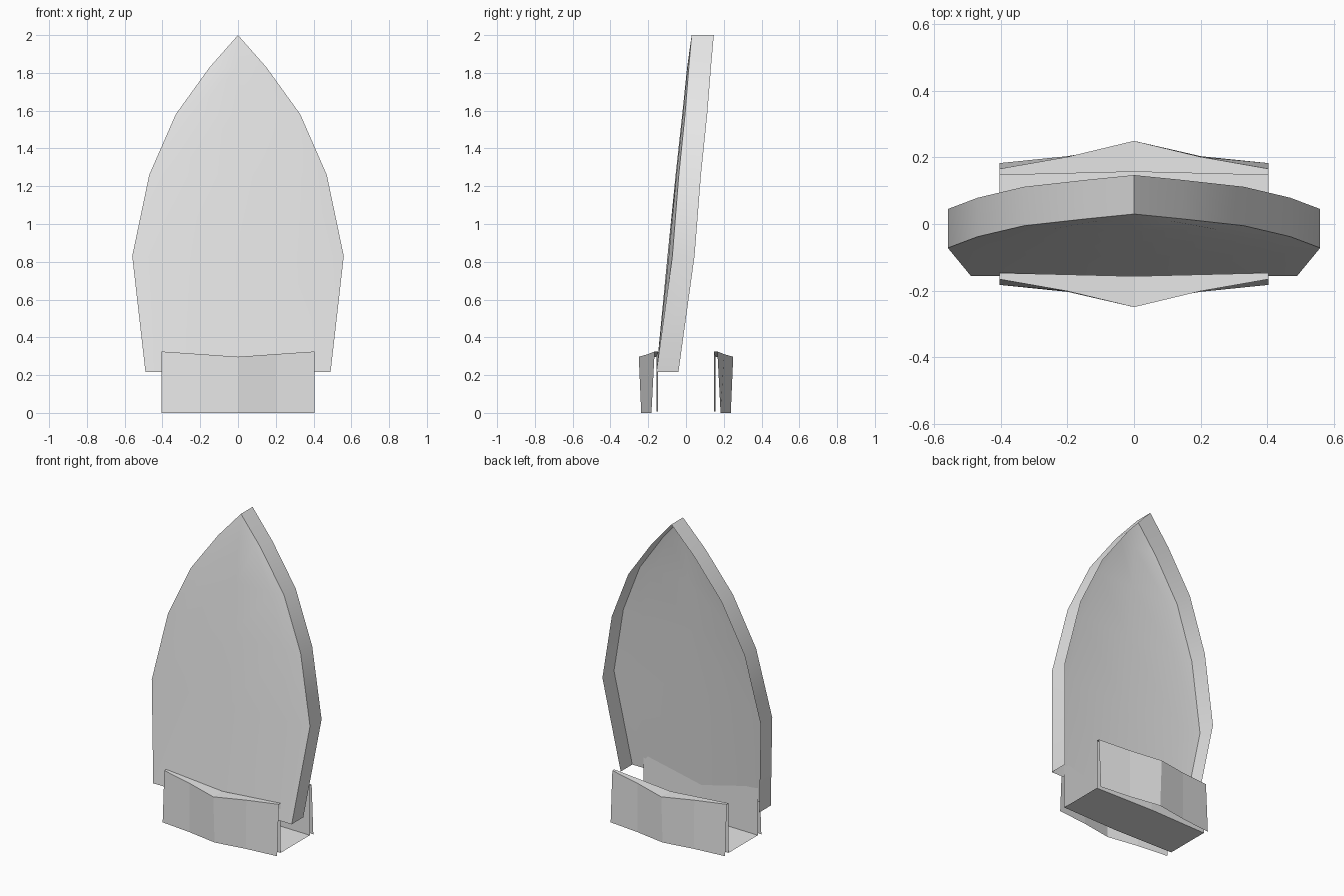
import bpy, bmesh, math

cube = bpy.data.objects.get("Cube")
if cube:
    bpy.data.objects.remove(cube, do_unlink=True)

grey = bpy.data.materials.new("plain_grey")
grey.use_nodes = True
grey.diffuse_color = (0.8, 0.8, 0.8, 1)
grey.node_tree.nodes["Principled BSDF"].inputs["Base Color"].default_value = (0.8, 0.8, 0.8, 1)


def sheet(name, rows, smooth=False):
    """Open surface skinned across rows of points."""
    bm = bmesh.new()
    grid = [[bm.verts.new(p) for p in row] for row in rows]
    for a, b in zip(grid, grid[1:]):
        for i in range(len(a) - 1):
            bm.faces.new((a[i], a[i + 1], b[i + 1], b[i]))
    bmesh.ops.remove_doubles(bm, verts=bm.verts, dist=0.0005)
    mesh = bpy.data.meshes.new(name)
    bm.to_mesh(mesh)
    bm.free()
    mesh.materials.append(grey)
    obj = bpy.data.objects.new(name, mesh)
    bpy.context.collection.objects.link(obj)
    if smooth:
        bpy.ops.object.select_all(action='DESELECT')
        obj.select_set(True)
        bpy.context.view_layer.objects.active = obj
        bpy.ops.object.shade_smooth_by_angle(angle=math.radians(30))
    return obj


# Leaning pointed panel: height, half width, edge y, middle y
PROFILE = [
    (0.217, 0.49, -0.157, -0.157),
    (0.83, 0.56, -0.072, -0.098),
    (1.26, 0.47, -0.038, -0.055),
    (1.58, 0.33, -0.005, -0.020),
    (1.83, 0.15, 0.015, 0.006),
    (2.00, 0.00, 0.030, 0.030),
]
DEPTH = 0.117

# Face and swept-back rim, open at the back and the bottom
panel_rows = []
for z, w, edge, mid in PROFILE:
    inner = mid + 0.25 * (edge - mid)
    panel_rows.append([
        (-w, edge + DEPTH, z), (-w, edge, z), (-0.75 * w, inner, z), (0, mid, z),
        (0.75 * w, inner, z), (w, edge, z), (w, edge + DEPTH, z)])
sheet("pointed_panel", panel_rows, smooth=True)

# Skirt stations: x, outer top y, outer bottom y, inner y, top z
HALF = [(0.0, 0.25, 0.237, 0.157, 0.297),
        (0.2, 0.202, 0.204, 0.152, 0.311),
        (0.405, 0.166, 0.183, 0.147, 0.325)]
STATIONS = [(-x, *rest) for x, *rest in HALF[:0:-1]] + HALF

# Folded skirt at front and back: outer face, top strip, inner plate
for name, s in (("front_skirt", -1), ("back_skirt", 1)):
    lines = [[(-s * x, s * bottom, 0.0) for x, top, bottom, inner, z in STATIONS],
             [(-s * x, s * top, z) for x, top, bottom, inner, z in STATIONS],
             [(-s * x, s * inner, z) for x, top, bottom, inner, z in STATIONS],
             [(-s * x, s * inner, 0.008) for x, top, bottom, inner, z in STATIONS]]
    sheet(name, lines)

# Floor joining the two inner plates
sheet("skirt_floor", [[(x, s * inner, 0.008) for x, top, bottom, inner, z in STATIONS]
                      for s in (1, -1)])
